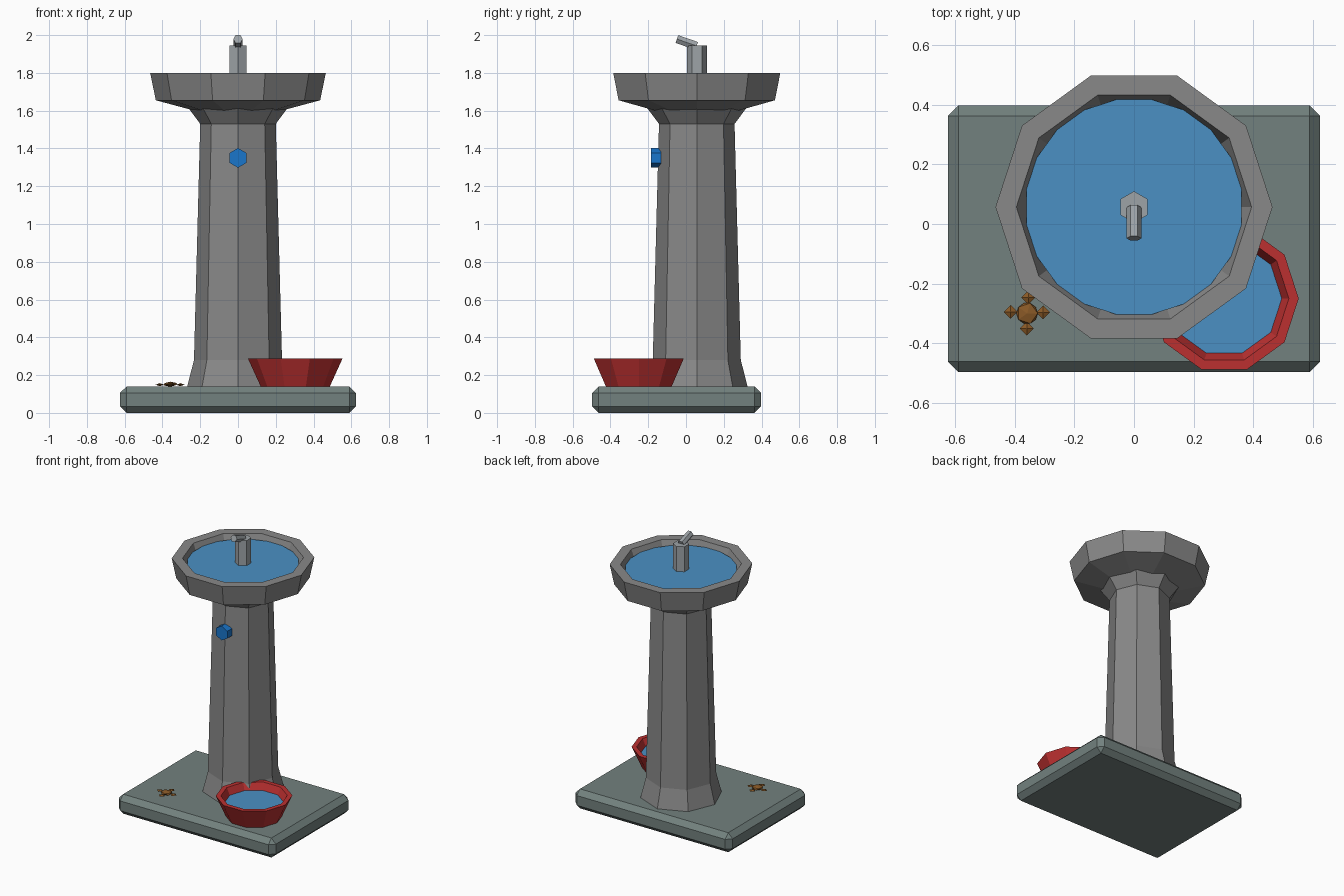
import bpy, bmesh, math
from mathutils import Matrix, Vector

if "Cube" in bpy.data.objects:
    bpy.data.objects.remove(bpy.data.objects["Cube"])

CY = 0.057  # pedestal axis in y


def material(name, rgb):
    m = bpy.data.materials.new(name)
    m.diffuse_color = (*rgb, 1)
    m.use_nodes = True
    m.node_tree.nodes["Principled BSDF"].inputs["Base Color"].default_value = m.diffuse_color
    return m


RED = material("red", (0.5, 0.03, 0.03))
WATER = material("water", (0.07, 0.28, 0.55))
BLUE = material("blue", (0.01, 0.18, 0.6))
BROWN = material("brown", (0.25, 0.1, 0.02))
SLATE = material("slate", (0.17, 0.22, 0.21))
STEEL = material("steel", (0.34, 0.37, 0.39))
STONE = material("stone", (0.25, 0.25, 0.25))


def finish(bm, name, mat):
    bmesh.ops.recalc_face_normals(bm, faces=bm.faces)
    me = bpy.data.meshes.new(name)
    bm.to_mesh(me)
    bm.free()
    ob = bpy.data.objects.new(name, me)
    bpy.context.collection.objects.link(ob)
    me.materials.append(mat)
    return ob


def turned(name, profile, sides, centre, mat, turn=0.0):
    """Faceted turned solid from (radius, z) points, capped at both ends."""
    bm = bmesh.new()
    rings = []
    for r, z in profile:
        rings.append([bm.verts.new((centre[0] + r * math.cos(a), centre[1] + r * math.sin(a), z))
                      for a in (math.radians(turn) + math.tau * i / sides for i in range(sides))])
    for lo, hi in zip(rings, rings[1:]):
        for i in range(sides):
            j = (i + 1) % sides
            bm.faces.new((lo[i], lo[j], hi[j], hi[i]))
    bm.faces.new(rings[0][::-1])
    bm.faces.new(rings[-1])
    return finish(bm, name, mat)


def rod(name, start, end, radius, sides, mat, turn):
    """Prism between two points."""
    a, b = Vector(start), Vector(end)
    rot = (b - a).to_track_quat('Z', 'X').to_matrix().to_4x4()
    bm = bmesh.new()
    bmesh.ops.create_cone(bm, cap_ends=True, segments=sides, radius1=radius, radius2=radius,
                          depth=(b - a).length,
                          matrix=Matrix.Translation((a + b) / 2) @ rot
                          @ Matrix.Rotation(math.radians(turn), 4, 'Z'))
    return finish(bm, name, mat)


# Chamfered base slab
bm = bmesh.new()
bmesh.ops.create_cube(bm, size=1, matrix=Matrix.Translation((0, -0.05, 0.07))
                      @ Matrix.Diagonal((1.25, 0.895, 0.14, 1)))
bmesh.ops.bevel(bm, geom=bm.edges[:], offset=0.035, segments=1, affect='EDGES')
finish(bm, "base_slab", SLATE)

# Octagonal column with flared foot and neck
turned("column", [(0.27, 0.135), (0.233, 0.28), (0.2, 1.53), (0.271, 1.625)], 8, (0, CY), STONE)

# Basin and its water
turned("basin", [(0.2, 1.592), (0.435, 1.655), (0.465, 1.8), (0.395, 1.8), (0.355, 1.7)],
       10, (0, CY), STONE)
turned("basin_water", [(0.366, 1.745), (0.366, 1.765)], 20, (0, CY), WATER, 9)

# Spout
turned("spout_post", [(0.053, 1.69), (0.053, 1.945)], 6, (0, CY), STEEL, 30)
nozzle = rod("spout_nozzle", (0, 0.056, 1.943), (0, -0.048, 1.979), 0.025, 6, STEEL, 0)

# Push button on the front of the column
turned_button = rod("push_button", (0, -0.133, 1.35), (0, -0.186, 1.35), 0.052, 6, BLUE, 30)

# Pet bowl and its water
PET = (0.303, -0.25)
turned("pet_bowl", [(0.183, 0.14), (0.25, 0.287), (0.217, 0.287), (0.165, 0.18)], 10, PET, RED)
turned("pet_bowl_water", [(0.194, 0.225), (0.196, 0.238)], 10, PET, WATER)

# Splat on the slab: flattened core with four pointed lobes
bm = bmesh.new()
bmesh.ops.create_icosphere(bm, subdivisions=1, radius=0.04,
                           matrix=Matrix.Translation((-0.359, -0.3, 0.152))
                           @ Matrix.Diagonal((1, 1, 0.33, 1)))
finish(bm, "splat_core", BROWN)
for i, p in enumerate([(-0.414, -0.295), (-0.305, -0.297), (-0.355, -0.247), (-0.36, -0.351)]):
    turned(f"splat_lobe_{i + 1}", [(0.001, 0.142), (0.023, 0.149), (0.001, 0.157)], 4, p, BROWN)


# Make the rods' hexagons symmetric: nozzle flat on top, button point up
def orient(ob, axis_start, axis_end, want_vertex):
    a = Vector(axis_start)
    d = (Vector(axis_end) - a).normalized()
    v = ob.data.vertices[0].co - a
    v = (v - d * v.dot(d)).normalized()
    w = Vector(want_vertex)
    w = (w - d * w.dot(d)).normalized()
    ang = math.atan2(v.cross(w).dot(d), v.dot(w))
    ob.data.transform(Matrix.Translation(a) @ Matrix.Rotation(ang, 4, d) @ Matrix.Translation(-a))


orient(nozzle, (0, 0.056, 1.943), (0, -0.048, 1.979), (1, 0, 0))
orient(turned_button, (0, -0.133, 1.35), (0, -0.186, 1.35), (0, 0, 1))
